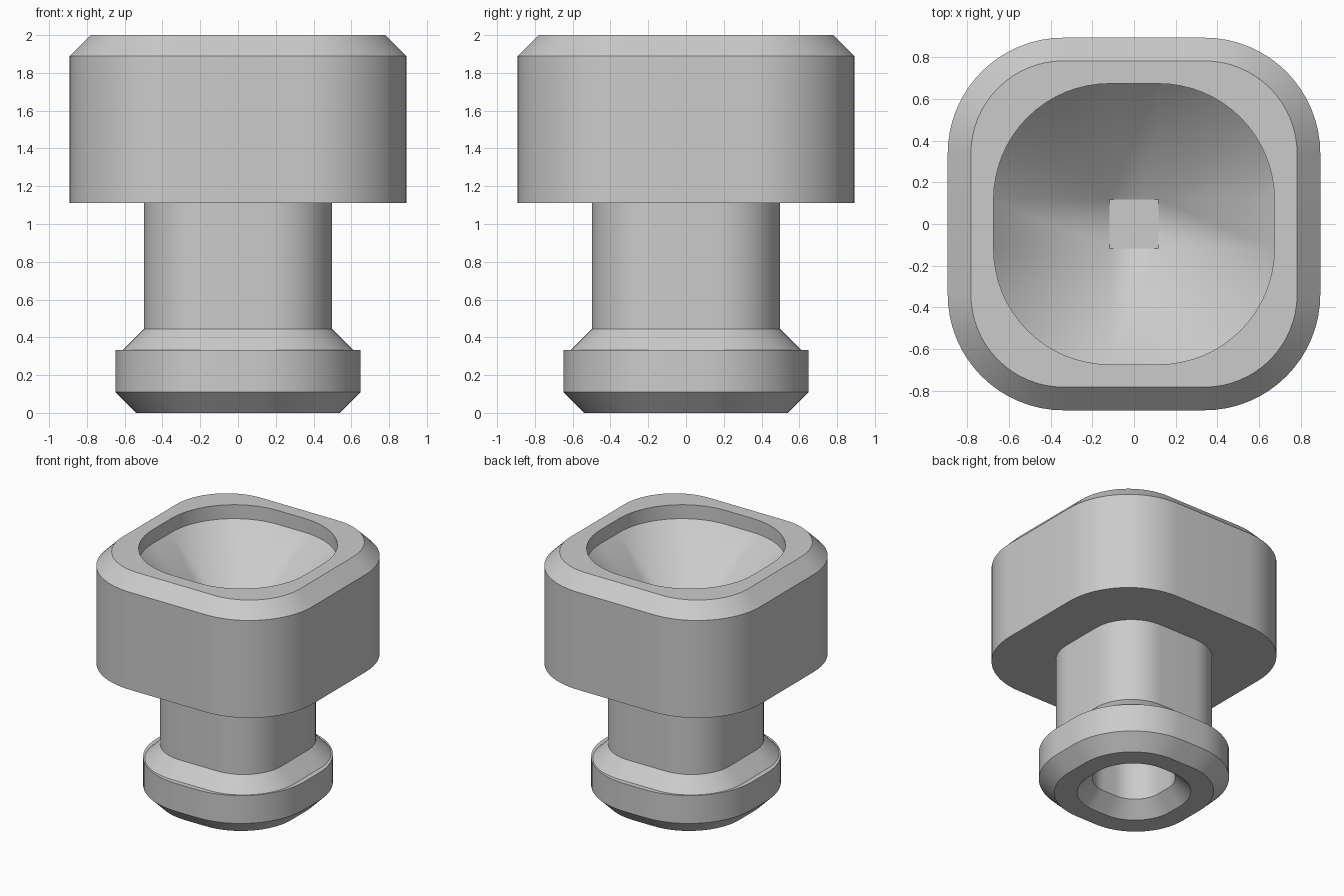
import bpy
import bmesh
from math import cos, sin, pi, radians

if "Cube" in bpy.data.objects:
    bpy.data.objects.remove(bpy.data.objects["Cube"], do_unlink=True)

U = 1 / 9          # design unit: the model is eighteen units tall
ARC = 16           # segments in each rounded corner

grey = bpy.data.materials.new("plain grey")
grey.use_nodes = True
colour = (0.6, 0.6, 0.6, 1)
grey.diffuse_color = colour
grey.node_tree.nodes["Principled BSDF"].inputs["Base Color"].default_value = colour


def rounded_square(flat, radius, z):
    """Points of a square with half-flat sides and rounded corners."""
    points = []
    for corner in range(4):
        start = corner * pi / 2
        sx = 1 if corner in (0, 3) else -1
        sy = 1 if corner in (0, 1) else -1
        for step in range(ARC + 1):
            a = start + step * pi / 2 / ARC
            points.append((sx * flat + radius * cos(a), sy * flat + radius * sin(a), z))
    return points


def loft(name, rings, cap_start=False, cap_end=False):
    """Skin a list of (flat, radius, z) rings; radius and z are in units."""
    bm = bmesh.new()
    loops = [[bm.verts.new(p) for p in rounded_square(f, r * U, z * U)] for f, r, z in rings]
    for low, high in zip(loops, loops[1:]):
        for i in range(len(low)):
            j = (i + 1) % len(low)
            bm.faces.new((low[i], low[j], high[j], high[i]))
    if cap_start:
        bm.faces.new(loops[0][::-1])
    if cap_end:
        bm.faces.new(loops[-1])
    bmesh.ops.remove_doubles(bm, verts=bm.verts[:], dist=0.0001)
    mesh = bpy.data.meshes.new(name)
    bm.to_mesh(mesh)
    bm.free()
    mesh.materials.append(grey)
    obj = bpy.data.objects.new(name, mesh)
    bpy.context.collection.objects.link(obj)
    bpy.ops.object.select_all(action="DESELECT")
    obj.select_set(True)
    bpy.context.view_layer.objects.active = obj
    bpy.ops.object.shade_smooth_by_angle(angle=radians(30))


# Half-lengths of the straight sides
HEAD, NECK, FOOT, BOWL, SOCKET = 0.337, 0.165, 0.094, 0.117, 0.055

# Foot: socket from below, chamfered mouth, flange and its top ledge
loft("foot", [
    (SOCKET, 2, 10), (SOCKET, 2, 1), (SOCKET, 3, 0),
    (FOOT, 4, 0), (FOOT, 5, 1), (FOOT, 5, 3), (NECK, 4, 3),
], cap_start=True)

# Neck: sloped collar and straight shaft
loft("neck", [(NECK, 4, 3), (NECK, 3, 4), (NECK, 3, 10)])

# Head: underside, walls, chamfered rim and tapered bowl with a square floor
loft("head", [
    (NECK, 3, 10), (HEAD, 5, 10), (HEAD, 5, 17), (HEAD, 4, 18),
    (BOWL, 5, 18), (BOWL, 5, 17), (BOWL, 0, 12),
], cap_end=True)
